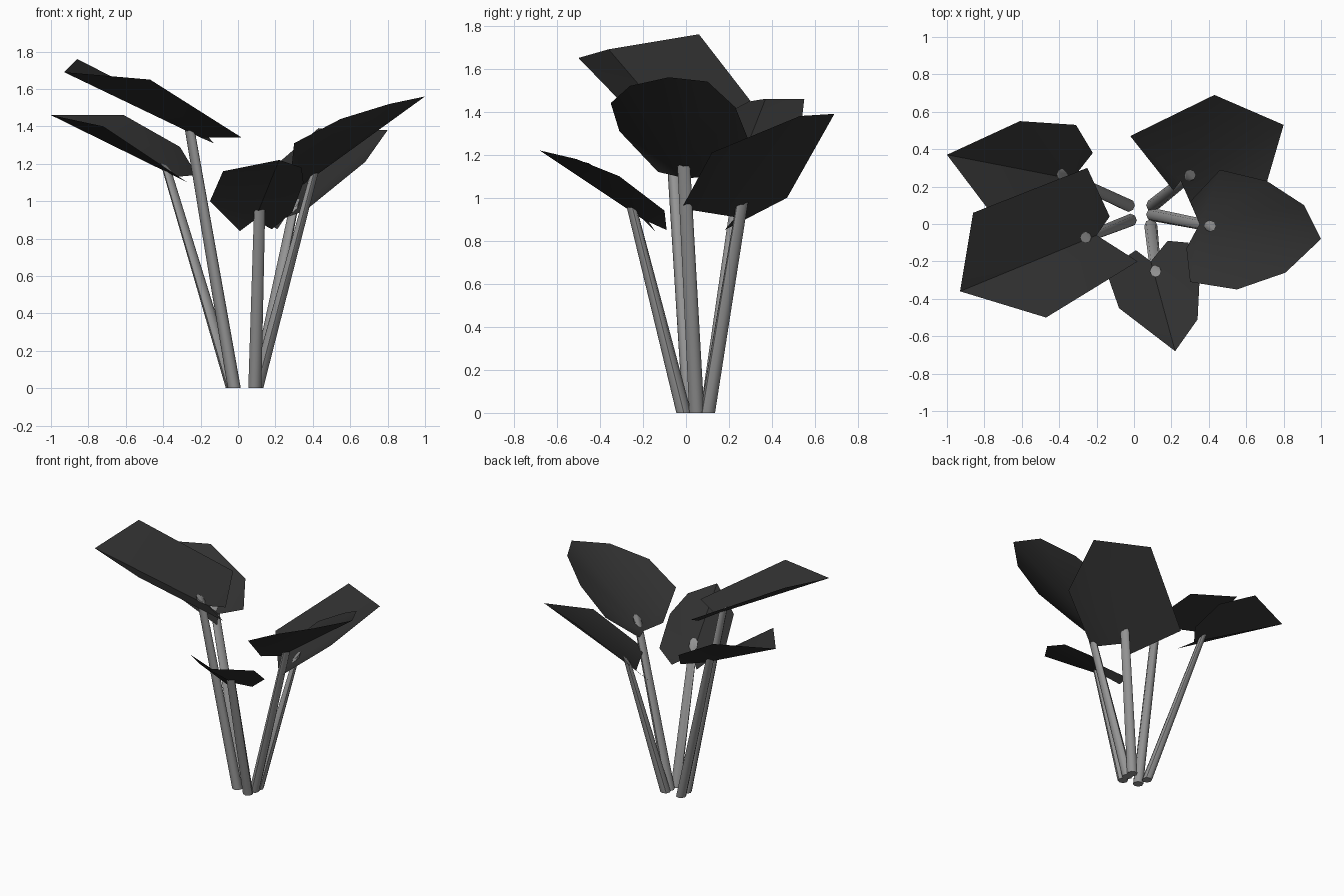
import bpy
import bmesh
import math
from mathutils import Vector

cube = bpy.data.objects.get("Cube")
if cube:
    bpy.data.objects.remove(cube, do_unlink=True)


def make_material(name, value):
    material = bpy.data.materials.new(name)
    material.use_nodes = True
    color = (value, value, value, 1)
    material.diffuse_color = color
    shader = next(n for n in material.node_tree.nodes if n.type == "BSDF_PRINCIPLED")
    shader.inputs["Base Color"].default_value = color
    return material


leaf_material = make_material("charcoal leaf", 0.03)
stem_material = make_material("grey stem", 0.3)


def finish_object(bm, name, material, sharp_angle):
    mesh = bpy.data.meshes.new(name)
    bm.to_mesh(mesh)
    bm.free()
    mesh.materials.append(material)
    obj = bpy.data.objects.new(name, mesh)
    bpy.context.collection.objects.link(obj)
    bpy.ops.object.select_all(action="DESELECT")
    obj.select_set(True)
    bpy.context.view_layer.objects.active = obj
    bpy.ops.object.shade_smooth_by_angle(angle=math.radians(sharp_angle))


def make_leaf(name, notch, rim):
    """Thin folded blade: triangles fanned out from the notch where the stem joins."""
    bm = bmesh.new()
    center = bm.verts.new(notch)
    verts = [bm.verts.new(point) for point in rim]
    for first, second in zip(verts, verts[1:]):
        bm.faces.new((center, first, second))
    bm.normal_update()
    if sum(face.normal.z for face in bm.faces) < 0:
        bmesh.ops.reverse_faces(bm, faces=bm.faces[:])
    finish_object(bm, name, leaf_material, 35)


def make_stem(name, base, notch, rim, base_radius=0.035, tip_radius=0.03, sides=8):
    """Tapered stalk, level at the ground and cut along the blade it pierces."""
    middle = sum((Vector(point) for point in rim), Vector()) / len(rim)
    offset = middle - Vector(notch)
    growth = offset.xy.normalized()
    rise = offset.z / offset.xy.length
    tip = Vector(notch).xy + growth * 2 * tip_radius

    bm = bmesh.new()
    lower, upper = [], []
    for i in range(sides):
        angle = math.tau * i / sides
        ray = Vector((math.cos(angle), math.sin(angle)))
        foot = Vector(base) + ray * base_radius
        head = tip + ray * tip_radius
        height = notch[-1] + rise * growth.dot(head - Vector(notch).xy)
        lower.append(bm.verts.new((*foot, 0)))
        upper.append(bm.verts.new((*head, height)))
    for i in range(sides):
        j = (i + 1) % sides
        bm.faces.new((lower[i], lower[j], upper[j], upper[i]))
    bm.faces.new(upper)
    bm.faces.new(lower[::-1])
    bmesh.ops.recalc_face_normals(bm, faces=bm.faces[:])
    finish_object(bm, name, stem_material, 50)


def make_shoot(side, base, notch, *rim):
    """One leaf and the stem that carries it."""
    make_leaf(side + "_leaf", notch, rim)
    make_stem(side + "_stem", base, notch, rim)


# Low leaf leaning forward
make_shoot("front", (0.09, -0.01), (0.09, -0.2, 0.9),
           (0.01, -0.14, 0.84), (-0.15, -0.25, 1), (-0.08, -0.45, 1.16),
           (0.22, -0.68, 1.22), (0.34, -0.51, 1.18), (0.35, -0.31, 1.1),
           (0.29, -0.1, 0.94), (0.18, -0.09, 0.85))

# Tallest, broadest leaf
make_shoot("right_front", (-0.02, 0.02), (-0.2, -0.06, 1.34),
           (0.02, -0.2, 1.34), (-0.47, -0.5, 1.65), (-0.93, -0.36, 1.69),
           (-0.86, 0.06, 1.76), (-0.25, 0.3, 1.45), (-0.13, 0.04, 1.31))

# Leaf tucked under the tallest one
make_shoot("right_back", (-0.03, 0.1), (-0.33, 0.24, 1.13),
           (-0.22, 0.38, 1.14), (-0.31, 0.53, 1.29), (-0.61, 0.55, 1.46),
           (-1, 0.37, 1.46), (-0.72, 0, 1.4), (-0.27, 0.14, 1.1))

# Rounded leaf reaching sideways
make_shoot("left_front", (0.1, 0.05), (0.35, 0, 1.09),
           (0.28, -0.13, 1.12), (0.3, -0.31, 1.31), (0.55, -0.35, 1.44),
           (0.81, -0.26, 1.52), (1, -0.08, 1.56), (0.91, 0.1, 1.54),
           (0.71, 0.23, 1.42), (0.46, 0.29, 1.27), (0.3, 0.12, 1.1))

# Angular leaf at the back
make_shoot("left_back", (0.1, 0.1), (0.25, 0.23, 0.91),
           (0.21, 0.18, 0.85), (-0.02, 0.47, 1), (0.43, 0.69, 1.39),
           (0.8, 0.53, 1.38), (0.68, 0.12, 1.21), (0.36, -0.02, 0.95))
